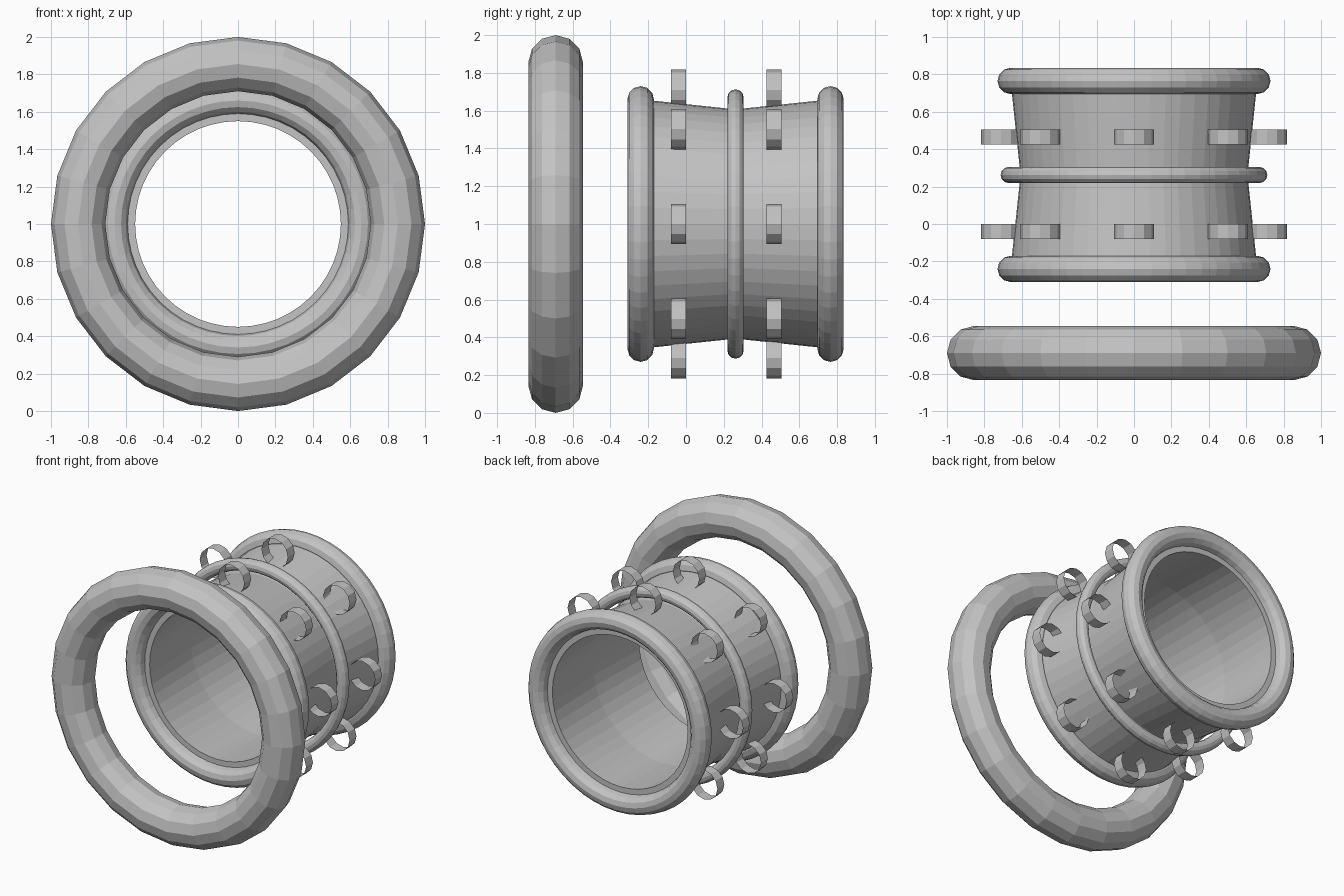
import bpy
import bmesh
from math import sin, cos, pi

AXIS_Z = 1.0

cube = bpy.data.objects.get("Cube")
if cube:
    bpy.data.objects.remove(cube, do_unlink=True)

# One plain grey for every part
grey = bpy.data.materials.new("plain_grey")
grey.use_nodes = True
grey.diffuse_color = (0.55, 0.55, 0.55, 1)
grey.node_tree.nodes["Principled BSDF"].inputs["Base Color"].default_value = (0.55, 0.55, 0.55, 1)


def revolve(name, profile, segments, centre=(0, 0, AXIS_Z), closed=True):
    """Turn a (radius, y) profile around an axis parallel to y."""
    bm = bmesh.new()
    rings = []
    for i in range(segments):
        a = 2 * pi * i / segments
        rings.append([bm.verts.new((r * sin(a), y, r * cos(a))) for r, y in profile])
    count = len(profile)
    for i in range(segments):
        here, there = rings[i], rings[(i + 1) % segments]
        for j in range(count if closed else count - 1):
            k = (j + 1) % count
            bm.faces.new((here[j], here[k], there[k], there[j]))
    bmesh.ops.recalc_face_normals(bm, faces=bm.faces[:])
    mesh = bpy.data.meshes.new(name)
    bm.to_mesh(mesh)
    bm.free()
    mesh.materials.append(grey)
    obj = bpy.data.objects.new(name, mesh)
    obj.location = centre
    bpy.context.collection.objects.link(obj)
    return obj


def torus(name, y, major, minor, segments, sides=12):
    profile = [(major + minor * cos(2 * pi * i / sides), minor * sin(2 * pi * i / sides))
               for i in range(sides)]
    return revolve(name, profile, segments, (0, y, AXIS_Z))


# Large separate ring in front
torus("front_ring", -0.69, 0.855, 0.145, 24)

# Waisted, thick-walled open tube
front, middle, back = -0.24, 0.262, 0.765
revolve("tube", [(0.66, front), (0.607, middle), (0.66, back),
                 (0.55, back), (0.57, middle), (0.55, front)], 48)

# Rounded rims at both ends and a thin band round the waist
torus("front_rim", front, 0.66, 0.07, 48)
torus("back_rim", back, 0.66, 0.07, 48)
torus("waist_band", middle, 0.67, 0.043, 48)

# Two rows of thin hoops set into the tube wall
for row, y in (("front", -0.04), ("back", 0.465)):
    for i in range(8):
        a = i * pi / 4
        revolve(f"{row}_hoop_{i + 1}", [(0.107, -0.04), (0.107, 0.04)], 12,
                (0.71 * sin(a), y, AXIS_Z + 0.71 * cos(a)), closed=False)
